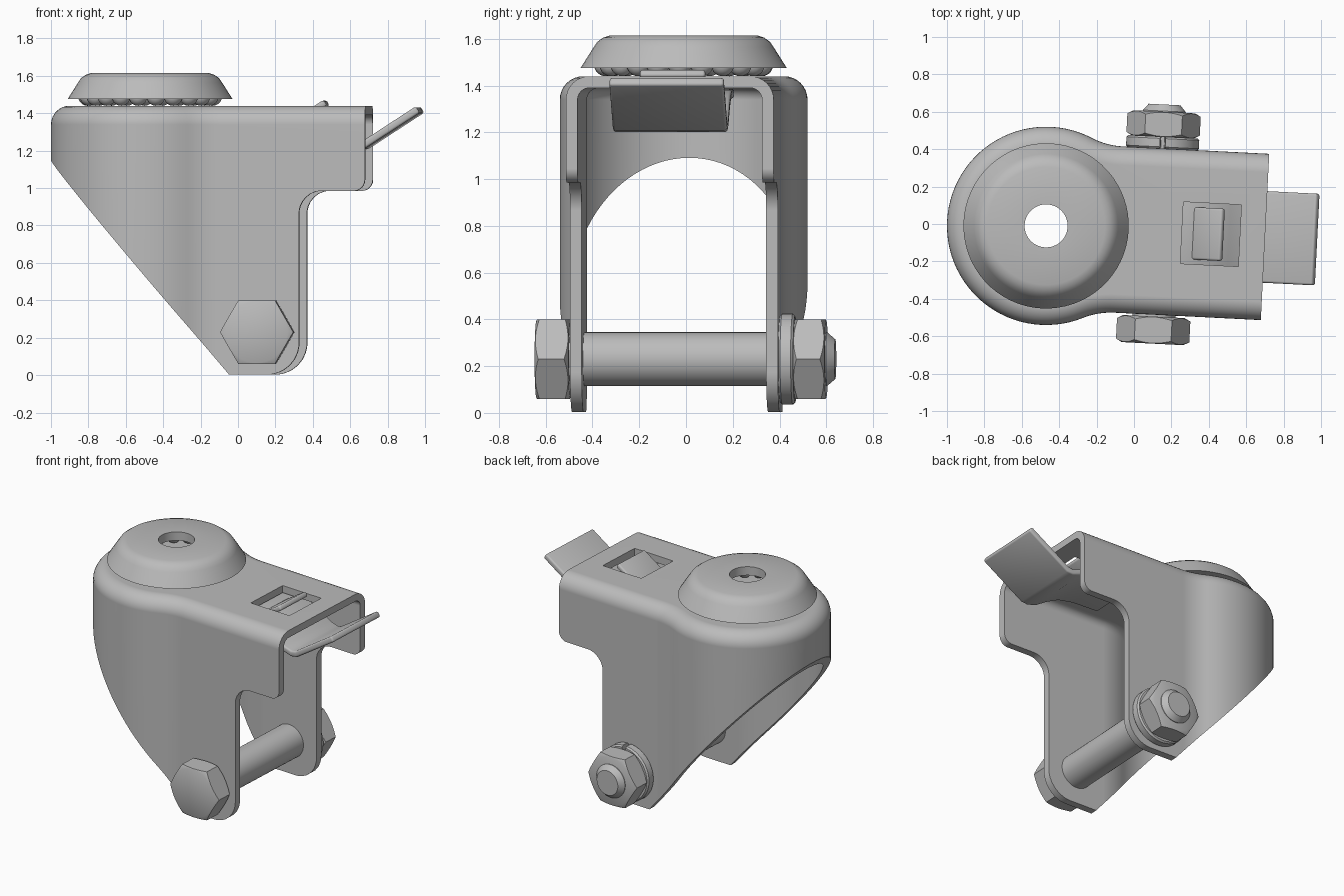
import bpy, bmesh
from math import sin, cos, pi, atan2, sqrt, radians, tan
from mathutils import Matrix, Vector

old = bpy.data.objects.get("Cube")
if old:
    bpy.data.objects.remove(old)

steel = bpy.data.materials.new("grey steel")
steel.use_nodes = True
steel.diffuse_color = (0.5, 0.5, 0.5, 1)
steel.node_tree.nodes["Principled BSDF"].inputs["Base Color"].default_value = (0.5, 0.5, 0.5, 1)

# The whole bracket is turned slightly about its swivel axis
PLACE = Matrix.Translation((-0.47, -0.01, 0)) @ Matrix.Rotation(radians(-2.9), 4, "Z")
ALONG_Y = Matrix.Rotation(-pi / 2, 4, "X")
BOLT_X, BOLT_Z = 0.60, 0.23


def make(name, bm, fix=True):
    if fix:
        bmesh.ops.recalc_face_normals(bm, faces=bm.faces)
    mesh = bpy.data.meshes.new(name)
    bm.to_mesh(mesh)
    bm.free()
    mesh.materials.append(steel)
    ob = bpy.data.objects.new(name, mesh)
    bpy.context.collection.objects.link(ob)
    return ob


def apply_mod(ob, kind, **settings):
    mod = ob.modifiers.new(kind, kind)
    for key, value in settings.items():
        setattr(mod, key, value)
    bpy.context.view_layer.objects.active = ob
    bpy.ops.object.modifier_apply(modifier=mod.name)


def cut(ob, cutter, operation="DIFFERENCE"):
    apply_mod(ob, "BOOLEAN", operation=operation, object=cutter, solver="EXACT")
    bpy.data.objects.remove(cutter)


def finish(ob, matrix=Matrix()):
    ob.matrix_world = PLACE @ matrix
    bpy.ops.object.select_all(action="DESELECT")
    ob.select_set(True)
    bpy.context.view_layer.objects.active = ob
    bpy.ops.object.shade_smooth_by_angle(angle=radians(32))


def rounded(corners, steps=8):
    """Polygon from (x, z, radius) corners."""
    out = []
    for i, (x, z, r) in enumerate(corners):
        p = Vector((x, z))
        if not r:
            out.append(p)
            continue
        a = (Vector(corners[i - 1][:2]) - p).normalized()
        b = (Vector(corners[(i + 1) % len(corners)][:2]) - p).normalized()
        half = a.angle(b) / 2
        centre = p + (a + b).normalized() * r / sin(half)
        start = p + a * r / tan(half) - centre
        end = p + b * r / tan(half) - centre
        for k in range(steps + 1):
            t = start.lerp(end, k / steps)
            out.append(centre + t.normalized() * r)
    return out


def prism(name, pts, width):
    bm = bmesh.new()
    face = bm.faces.new([bm.verts.new((x, -width / 2, z)) for x, z in pts])
    ext = bmesh.ops.extrude_face_region(bm, geom=[face])["geom"]
    bmesh.ops.translate(bm, vec=(0, width, 0), verts=[v for v in ext if isinstance(v, bmesh.types.BMVert)])
    return make(name, bm)


def box(name, centre, size):
    bm = bmesh.new()
    bmesh.ops.create_cube(bm, size=1, matrix=Matrix.LocRotScale(Vector(centre), None, Vector(size)))
    return make(name, bm)


def lathe(name, profile, sweep=2 * pi, start=0, steps=64):
    """Spin a closed (radius, height) loop about z."""
    bm = bmesh.new()
    vs = [bm.verts.new((r * cos(start), r * sin(start), z)) for r, z in profile]
    es = [bm.edges.new((vs[i - 1], vs[i])) for i in range(len(vs))]
    bmesh.ops.spin(bm, geom=vs + es, axis=(0, 0, 1), cent=(0, 0, 0), angle=sweep, steps=steps)
    bmesh.ops.remove_doubles(bm, verts=bm.verts, dist=0.0005)
    bmesh.ops.holes_fill(bm, edges=[e for e in bm.edges if e.is_boundary], sides=0)
    return make(name, bm)


def hexagon(name, flat, height, low_chamfer):
    """Hexagonal prism with conical corner chamfers."""
    n = 72
    bm = bmesh.new()
    rings = [[], [], [], []]
    for i in range(n):
        a = 2 * pi * i / n
        r = flat / cos((a % (pi / 3)) - pi / 6)
        inner = flat * 0.97
        drop = (r - inner) * 0.55
        low = drop if low_chamfer else 0
        spots = ((inner, 0), (r, low), (r, height - drop), (inner, height))
        for ring, (rad, z) in zip(rings, spots):
            ring.append(bm.verts.new((rad * cos(a), rad * sin(a), z)))
    for lo, hi in zip(rings, rings[1:]):
        for i in range(n):
            bm.faces.new((lo[i - 1], lo[i], hi[i], hi[i - 1]))
    bm.faces.new(rings[0])
    bm.faces.new(rings[3])
    return make(name, bm)


def sheet(name, path, width, thick):
    """Bent strip of metal following (x, z) points."""
    bm = bmesh.new()
    rows = [[bm.verts.new((x, s * width / 2, z)) for s in (-1, 1)] for x, z in path]
    for a, b in zip(rows, rows[1:]):
        bm.faces.new((a[0], a[1], b[1], b[0]))
    ob = make(name, bm, False)
    apply_mod(ob, "SOLIDIFY", thickness=thick, offset=0, use_even_offset=True)
    apply_mod(ob, "BEVEL", width=0.012, segments=3, limit_method="ANGLE", angle_limit=radians(60))
    finish(ob)


# Fork: round-backed channel, open at the front end
def plan(inset):
    R, half, fillet, end = 0.53, 0.445, 0.4, 1.25
    cy = half + fillet
    cx = sqrt((R + fillet) ** 2 - cy ** 2)
    a0 = atan2(cy, cx)
    side = [(end, half - inset)]
    for k in range(9):
        a = -pi / 2 - (pi / 2 - a0) * k / 8
        side.append((cx + (fillet + inset) * cos(a), cy + (fillet + inset) * sin(a)))
    arc = [a0 + (2 * pi - 2 * a0) * k / 56 for k in range(1, 56)]
    back = [((R - inset) * cos(a), (R - inset) * sin(a)) for a in arc]
    return side + back + [(x, -y) for x, y in reversed(side)]


bend = [pi / 2 * k / 8 for k in range(9)]
outer = [(0, -0.1)] + [(0.1 - 0.1 * cos(a), 1.34 + 0.1 * sin(a)) for a in bend]
inner = [(0.05, -0.1)] + [(0.1 - 0.05 * cos(a), 1.34 + 0.05 * sin(a)) for a in bend]
bm = bmesh.new()
skins = [[[bm.verts.new((x, y, z)) for x, y in plan(o)] for o, z in skin] for skin in (outer, inner)]
for skin in skins:
    for lo, hi in zip(skin, skin[1:]):
        for i in range(len(lo) - 1):
            bm.faces.new((lo[i], lo[i + 1], hi[i + 1], hi[i]))
    bm.faces.new(skin[-1])
out_skin, in_skin = skins
for i in range(len(out_skin[0]) - 1):
    bm.faces.new((out_skin[0][i], out_skin[0][i + 1], in_skin[0][i + 1], in_skin[0][i]))
for k in range(len(outer) - 1):
    for e in (0, -1):
        bm.faces.new((out_skin[k][e], out_skin[k + 1][e], in_skin[k + 1][e], in_skin[k][e]))
bm.faces.new((out_skin[-1][0], out_skin[-1][-1], in_skin[-1][-1], in_skin[-1][0]))
fork = make("fork", bm)

# Trim the fork to its side outline, then open the latch slot and swivel hole
side = rounded([(-0.7, 1.35, 0), (0.445, 0.003, 0), (0.82, 0.003, 0.17), (0.82, 0.985, 0.12),
                (1.172, 0.985, 0.06), (1.172, 1.7, 0), (-0.7, 1.7, 0)])
cut(fork, prism("side_cutter", side, 2), "INTERSECT")
cut(fork, box("slot_cutter", (0.882, 0, 1.4), (0.31, 0.33, 0.2)))
cut(fork, lathe("hole_cutter", [(0, 1.2), (0.13, 1.2), (0.13, 1.6), (0, 1.6)]))
finish(fork)
fork.modifiers.new("even_normals", "WEIGHTED_NORMAL").keep_sharp = True

# Swivel cap with its ring of bearing balls
cap = lathe("swivel_cap", [(0.442, 1.475), (0.385, 1.565), (0.37, 1.587), (0.345, 1.605), (0.315, 1.615),
                           (0.115, 1.615), (0.115, 1.555), (0.29, 1.555), (0.345, 1.53), (0.385, 1.475)])
finish(cap)
bm = bmesh.new()
for k in range(22):
    a = 2 * pi * k / 22
    bmesh.ops.create_uvsphere(bm, u_segments=16, v_segments=10, radius=0.05,
                              matrix=Matrix.Translation((0.335 * cos(a), 0.335 * sin(a), 1.49)))
finish(make("bearing_balls", bm))

# Latch lever and its raised tab
sheet("latch_lever", [(1.445, 1.42), (1.15, 1.228), (1.11, 1.222), (1.05, 1.24), (0.97, 1.29),
                      (0.87, 1.34), (0.75, 1.362), (0.55, 1.366)], 0.49, 0.04)
sheet("latch_tab", [(0.78, 1.35), (0.945, 1.457)], 0.28, 0.035)


# Axle bolt, spring washer and nut
def on_axle(y):
    return Matrix.Translation((BOLT_X, y, BOLT_Z)) @ ALONG_Y


finish(hexagon("bolt_head", 0.17, 0.145, True), on_axle(-0.6))
finish(lathe("bolt_shaft", [(0, 0), (0.115, 0), (0.115, 1.125), (0.085, 1.16), (0, 1.16)]), on_axle(-0.48))
washer = [(0.12, 0), (0.185, 0), (0.195, 0.01), (0.195, 0.055), (0.185, 0.065), (0.12, 0.065)]
finish(lathe("spring_washer", washer, 2 * pi - 0.15, -pi / 2 + 0.075), on_axle(0.443))
finish(hexagon("nut", 0.17, 0.135, True), on_axle(0.506))
